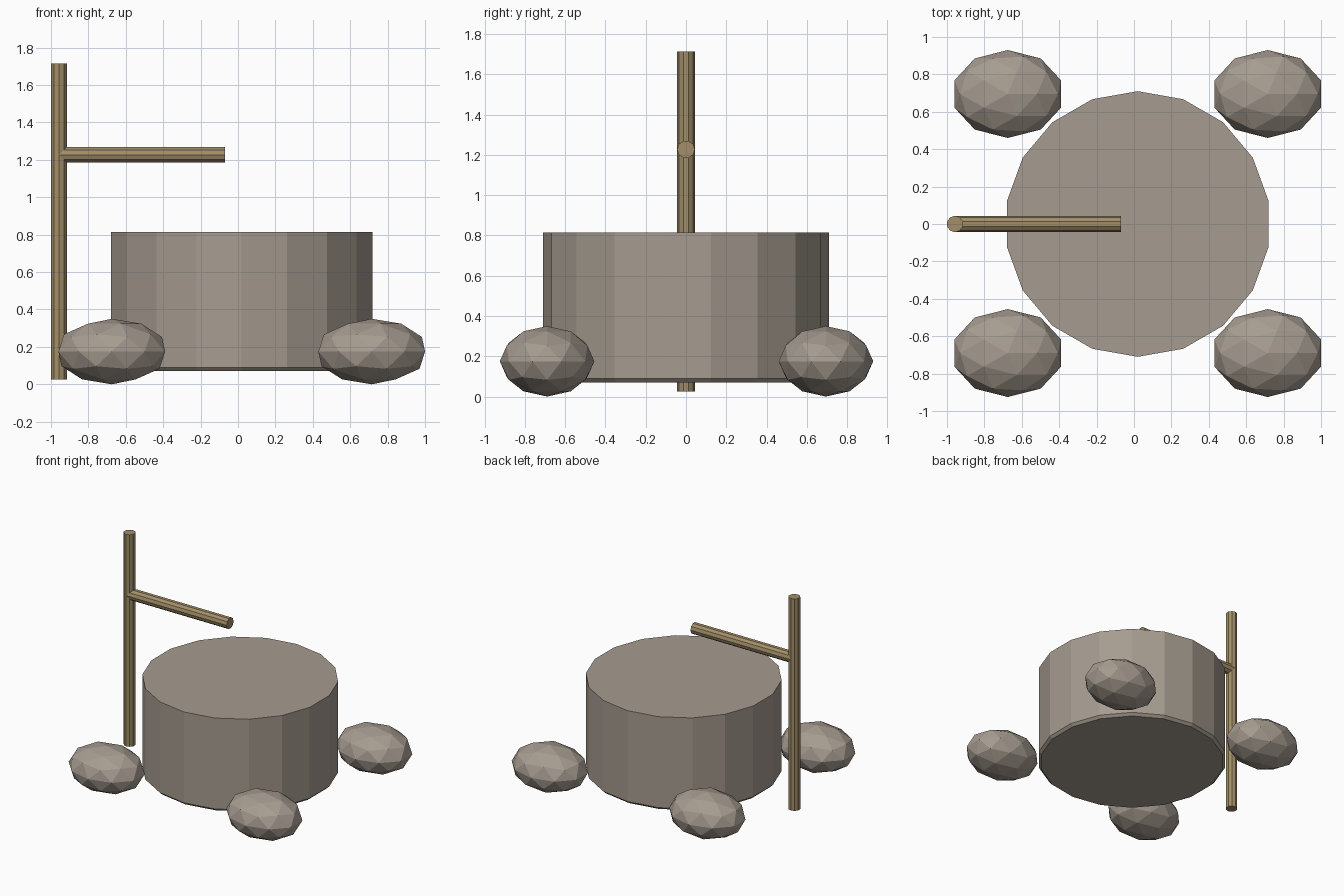
import bpy, bmesh
from math import pi

if "Cube" in bpy.data.objects:
    bpy.data.objects.remove(bpy.data.objects["Cube"])


def material(name, color):
    m = bpy.data.materials.new(name)
    m.diffuse_color = (*color, 1)
    m.use_nodes = True
    m.node_tree.nodes["Principled BSDF"].inputs["Base Color"].default_value = m.diffuse_color
    return m


stone = material("stone", (0.38, 0.33, 0.28))
wood = material("wood", (0.36, 0.27, 0.14))


def finish(name, mat):
    ob = bpy.context.object
    ob.name = name
    ob.data.materials.append(mat)
    return ob


def cylinder(name, sides, radius, length, loc, mat, rot=(0, 0, 0)):
    bpy.ops.mesh.primitive_cylinder_add(vertices=sides, radius=radius, depth=length,
                                        location=loc, rotation=rot)
    return finish(name, mat)


# Round stone basin block with a slightly chamfered bottom rim
block = cylinder("stone_block", 18, 0.71, 0.745, (0.02, 0, 0.4425), stone)
bm = bmesh.new()
bm.from_mesh(block.data)
rim = [e for e in bm.edges if all(v.co.z < 0 for v in e.verts)]
bmesh.ops.bevel(bm, geom=rim, offset=0.02, segments=1, affect='EDGES')
bm.to_mesh(block.data)
bm.free()

# Four faceted rocks around the block
for side, x in (("left", -0.675), ("right", 0.715)):
    for end, y in (("front", -0.69), ("back", 0.695)):
        bpy.ops.mesh.primitive_ico_sphere_add(subdivisions=2, radius=1, location=(x, y, 0.175))
        bpy.context.object.scale = (0.30, 0.235, 0.175)
        finish(f"rock_{end}_{side}", stone)

# Upright post and the arm reaching over the block
cylinder("post", 10, 0.044, 1.69, (-0.957, 0, 0.87), wood)
cylinder("arm", 10, 0.044, 0.887, (-0.5135, 0, 1.227), wood, (0, pi / 2, 0))
